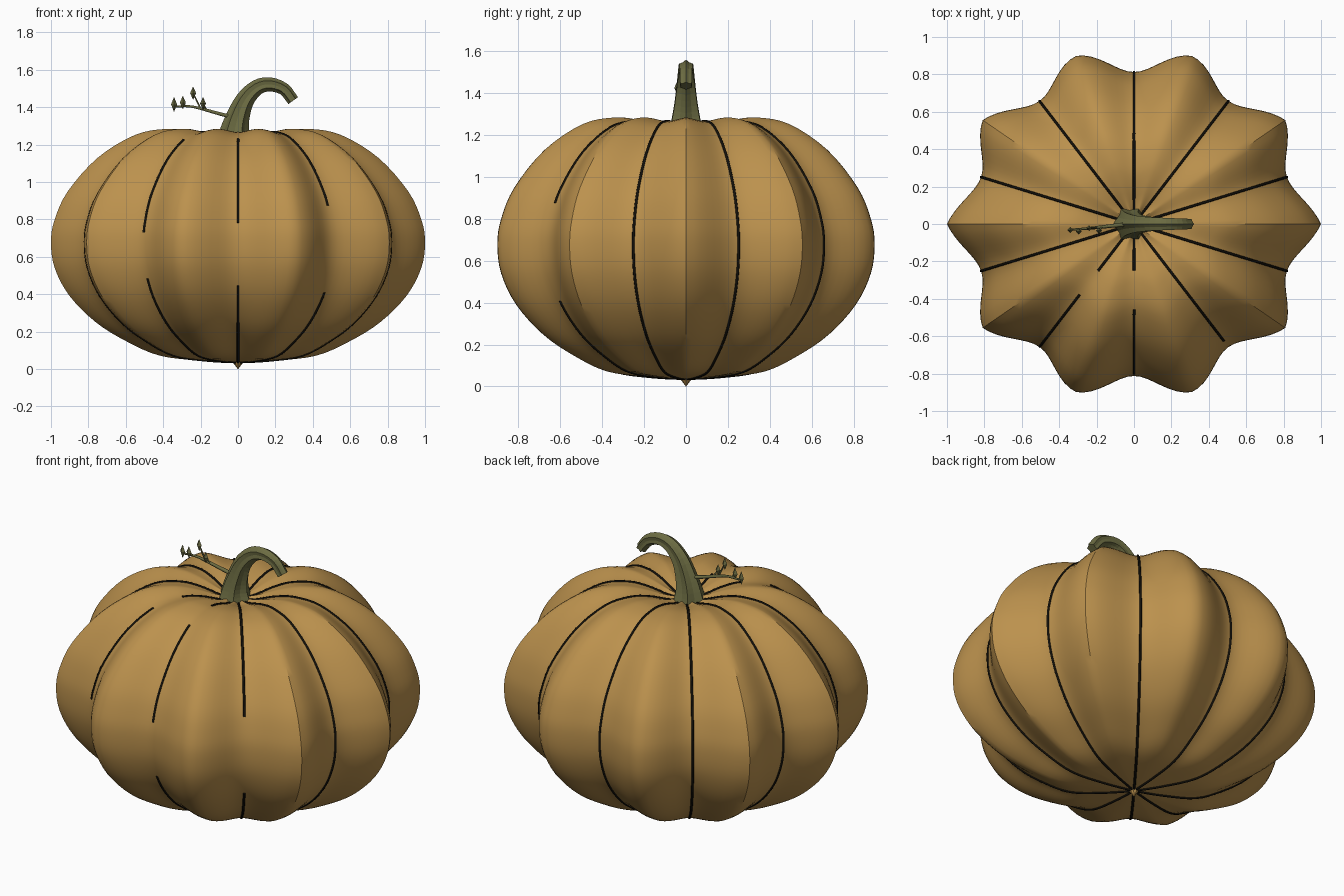
import bpy, bmesh
from math import sin, cos, pi, radians, hypot
from mathutils import Vector

cube = bpy.data.objects.get("Cube")
if cube:
    bpy.data.objects.remove(cube)


def material(name, rgb):
    m = bpy.data.materials.new(name)
    m.use_nodes = True
    m.diffuse_color = (*rgb, 1)
    bsdf = m.node_tree.nodes["Principled BSDF"]
    bsdf.inputs["Base Color"].default_value = (*rgb, 1)
    bsdf.inputs["Roughness"].default_value = 0.7
    return m


SKIN = material("ochre skin", (0.50, 0.285, 0.075))
STEM = material("olive stem", (0.15, 0.15, 0.055))
DARK = material("dark groove", (0.006, 0.005, 0.003))


def spline(points, steps):
    """Smooth path through the points."""
    p = [Vector(q) for q in points]
    p = [2 * p[0] - p[1]] + p + [2 * p[-1] - p[-2]]
    out = []
    for a, b, c, d in zip(p, p[1:], p[2:], p[3:]):
        for i in range(steps):
            t = i / steps
            out.append(0.5 * (2 * b + (c - a) * t + (2 * a - 5 * b + 4 * c - d) * t * t
                              + (3 * b - a - 3 * c + d) * t ** 3))
    return out + [p[-2]]


def loft(name, rings, mat, smooth=False):
    """Skin closed rings of points into one capped surface."""
    bm = bmesh.new()
    rows = [[bm.verts.new(v) for v in ring] for ring in rings]
    n = len(rows[0])
    for a, b in zip(rows, rows[1:]):
        for i in range(n):
            bm.faces.new((a[i], a[(i + 1) % n], b[(i + 1) % n], b[i]))
    bm.faces.new(rows[0])
    bm.faces.new(rows[-1])
    bmesh.ops.recalc_face_normals(bm, faces=bm.faces)
    mesh = bpy.data.meshes.new(name)
    bm.to_mesh(mesh)
    bm.free()
    mesh.materials.append(mat)
    ob = bpy.data.objects.new(name, mesh)
    bpy.context.collection.objects.link(ob)
    if smooth:
        bpy.ops.object.select_all(action='DESELECT')
        ob.select_set(True)
        bpy.context.view_layer.objects.active = ob
        bpy.ops.object.shade_smooth_by_angle(angle=radians(35))
    return ob


def tube(name, paths, radius, mat):
    """Round cord along each path; radius tapers along path if a pair."""
    cu = bpy.data.curves.new(name, 'CURVE')
    cu.dimensions = '3D'
    cu.bevel_depth = 1
    cu.bevel_resolution = 1
    cu.use_fill_caps = True
    for path in paths:
        sp = cu.splines.new('POLY')
        sp.points.add(len(path) - 1)
        for i, (pt, co) in enumerate(zip(sp.points, path)):
            pt.co = (*co, 1)
            pt.radius = radius[0] + (radius[1] - radius[0]) * i / (len(path) - 1)
    cu.materials.append(mat)
    ob = bpy.data.objects.new(name, cu)
    bpy.context.collection.objects.link(ob)


# Ribbed body: a profile swept around ten lobes
PROFILE = spline([(0.004, 1.22), (0.12, 1.238), (0.25, 1.272), (0.38, 1.284), (0.55, 1.252),
                  (0.75, 1.13), (0.91, 0.95), (0.98, 0.80), (1, 0.68), (0.98, 0.54),
                  (0.9, 0.39), (0.76, 0.25), (0.6, 0.15), (0.42, 0.072), (0.2, 0.045),
                  (0.004, 0.036)], 4)
DEPTH = 0.945


def lobe(angle):
    """1 on a rib crest, 0 in a groove; side ribs have sharper crests."""
    step = pi / 5
    t = abs((angle / step + 0.5) % 1 - 0.5) * 2
    sharp = 0.15 + 0.45 * cos(round(angle / step) * step) ** 2
    return sharp * (1 - sin(t * pi / 2)) + (1 - sharp) * (0.5 + 0.5 * cos(pi * t))


def skin_point(p, angle):
    r, z = p
    g = lobe(angle)
    k = r * (0.86 + 0.14 * g)
    if z > 0.68:
        z -= 0.018 * (1 - g) * (z - 0.68) / 0.6
    return Vector((k * cos(angle), k * DEPTH * sin(angle), z))


SIDES = 160
loft("body", [[skin_point(p, 2 * pi * i / SIDES) for i in range(SIDES)] for p in PROFILE],
     SKIN, True)

# Dark cords in the grooves; the three front ones are broken
FRONT_GAPS = {234: ((0.49, 0.73), (0.32, 0.47)), 270: ((0.45, 0.78), (0.25, 0.45)),
              306: ((0.41, 0.87), None)}
fine = [a.lerp(b, i / 4) for a, b in zip(PROFILE, PROFILE[1:]) for i in range(4)]
for k in range(10):
    deg = 18 + 36 * k
    side, top = FRONT_GAPS.get(deg, (None, None))
    runs = [[]]
    for p in fine:
        v = skin_point(p, radians(deg))
        gap = (side and side[0] < v.z < side[1]) or \
              (top and v.z > 1 and top[0] < hypot(v.x, v.y) < top[1])
        if gap:
            runs.append([])
        else:
            runs[-1].append(v)
    tube(f"groove_line_{k + 1}", [r for r in runs if len(r) > 1], (0.007, 0.007), DARK)

# Small point under the body
loft("bottom_tip", [[(r * cos(i * pi / 4), r * sin(i * pi / 4), z) for i in range(8)]
                    for r, z in ((0.03, 0.045), (0.022, 0.028), (0.001, 0))], SKIN)

# Fluted, curling stem with a flared foot: x, z, radius
STEM_PATH = spline([(-0.02, 1.2, 0.098), (-0.018, 1.27, 0.076), (0.0, 1.35, 0.06),
                    (0.038, 1.44, 0.048), (0.1, 1.505, 0.04), (0.17, 1.522, 0.036),
                    (0.245, 1.497, 0.032), (0.295, 1.435, 0.03)], 3)
rings = []
for i, (x, z, r) in enumerate(STEM_PATH):
    a, b = STEM_PATH[max(i - 1, 0)], STEM_PATH[min(i + 1, len(STEM_PATH) - 1)]
    t = Vector((b.x - a.x, 0, b.y - a.y)).normalized()
    across = Vector((t.z, 0, -t.x))
    ring = []
    for j in range(12):
        w = r * (1.05 if j % 2 == 0 else 0.82)
        ring.append(Vector((x, 0, z)) + across * (w * cos(j * pi / 6))
                    + Vector((0, w * sin(j * pi / 6), 0)))
    rings.append(ring)
loft("stem", rings, STEM)

# Side twig with short shoots, each ending in a pointed bud
TWIG = [(-0.02, 0, 1.345), (-0.1, -0.008, 1.365), (-0.19, -0.018, 1.39),
        (-0.26, -0.025, 1.405), (-0.34, -0.03, 1.402)]
tube("twig", [spline(TWIG, 3)], (0.012, 0.005), STEM)
BUDS = [((-0.17, -0.016, 1.385), (-0.187, -0.035, 1.42), 0.032),
        ((-0.2, -0.02, 1.393), (-0.24, -0.022, 1.475), 0.034),
        ((-0.28, -0.026, 1.404), (-0.295, -0.04, 1.425), 0.034),
        ((-0.32, -0.029, 1.402), (-0.342, -0.032, 1.415), 0.038)]
for n, (root, tip, half) in enumerate(BUDS, 1):
    tube(f"shoot_{n}", [[root, tip]], (0.005, 0.004), STEM)
    x, y, z = tip
    loft(f"bud_{n}", [[(x + r * cos(i * pi / 2), y + r * sin(i * pi / 2), z + h)
                       for i in range(4)]
                      for r, h in ((0.001, -half), (0.016, 0), (0.001, half))], STEM)
